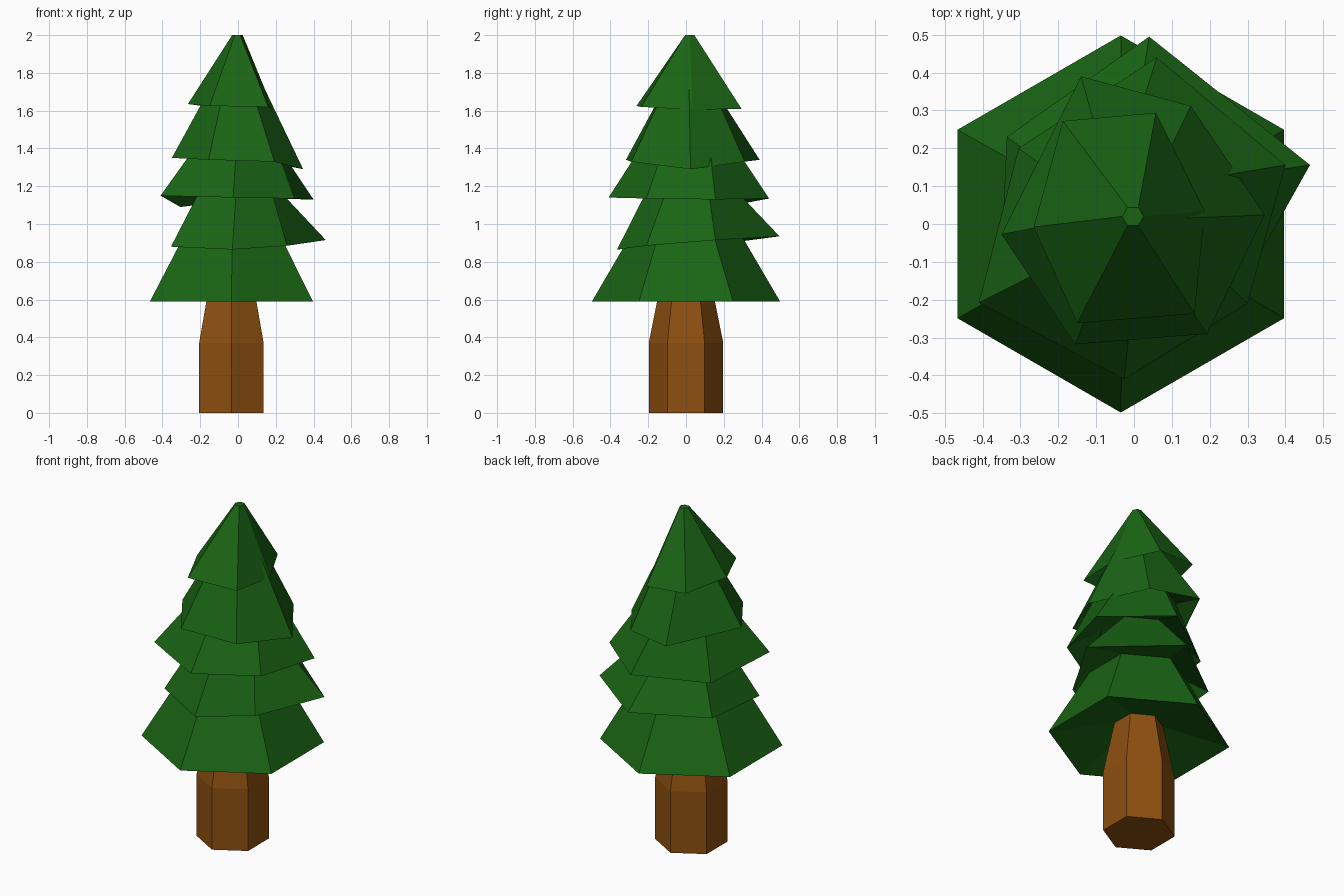
import bpy, bmesh, math


def ring(cx, cy, r, z, start):
    """Regular hexagon ring of points."""
    return [(cx + r * math.cos(math.radians(start + 60 * i)),
             cy + r * math.sin(math.radians(start + 60 * i)), z) for i in range(6)]


def loft(name, rings, color, cap_bottom=False, cap_top=False):
    """Skin a stack of six-sided rings with flat faces."""
    bm = bmesh.new()
    loops = [[bm.verts.new(p) for p in r] for r in rings]
    for a, b in zip(loops, loops[1:]):
        for i in range(6):
            j = (i + 1) % 6
            bm.faces.new((a[i], a[j], b[j], b[i]))
    if cap_bottom:
        bm.faces.new(loops[0][::-1])
    if cap_top:
        bm.faces.new(loops[-1])
    me = bpy.data.meshes.new(name)
    bm.to_mesh(me)
    bm.free()
    mat = bpy.data.materials.new(name + "_colour")
    mat.diffuse_color = color
    me.materials.append(mat)
    ob = bpy.data.objects.new(name, me)
    bpy.context.collection.objects.link(ob)
    return ob


# Trunk: straight base, then tapering up into the foliage
trunk_top = ring(-0.035, 0, 0.135, 0.68, 30)
loft("trunk", [ring(-0.035, 0, 0.197, 0, 30),
               ring(-0.035, 0, 0.197, 0.37, 30),
               trunk_top], (0.27, 0.08, 0.005, 1), cap_bottom=True)

# Irregular branch rims, counter-clockwise from the right side
rim2 = [(0.465, 0.156, 0.915), (0.04, 0.495, 0.935), (-0.336, 0.23, 0.90),
        (-0.355, -0.19, 0.88), (-0.03, -0.365, 0.865), (0.26, -0.21, 0.885)]
rim3 = [(0.40, 0.156, 1.13), (0.06, 0.44, 1.135), (-0.305, 0.20, 1.09),
        (-0.41, -0.208, 1.15), (-0.026, -0.41, 1.14), (0.30, -0.21, 1.135)]
rim4 = [(0.345, 0.024, 1.29), (0.15, 0.312, 1.33), (-0.14, 0.39, 1.34),
        (-0.35, -0.027, 1.35), (-0.156, -0.318, 1.34), (0.193, -0.29, 1.33)]
rim5 = [(0.187, 0.034, 1.605), (0.058, 0.294, 1.61), (-0.188, 0.272, 1.625),
        (-0.265, -0.008, 1.635), (-0.15, -0.262, 1.625), (0.16, -0.237, 1.62)]

# Foliage: each tier flares out to its rim, then rises to a narrow neck
loft("foliage", [trunk_top,
                 ring(-0.035, 0, 0.498, 0.59, 30), ring(-0.03, 0, 0.27, 0.98, 30),
                 rim2, ring(-0.005, 0.015, 0.19, 1.24, 30),
                 rim3, ring(-0.005, 0.01, 0.22, 1.45, 30),
                 rim4, ring(-0.003, 0.015, 0.123, 1.76, 0),
                 rim5, ring(-0.003, 0.02, 0.028, 2.0, 0)],
     (0.01, 0.13, 0.007, 1), cap_top=True)
